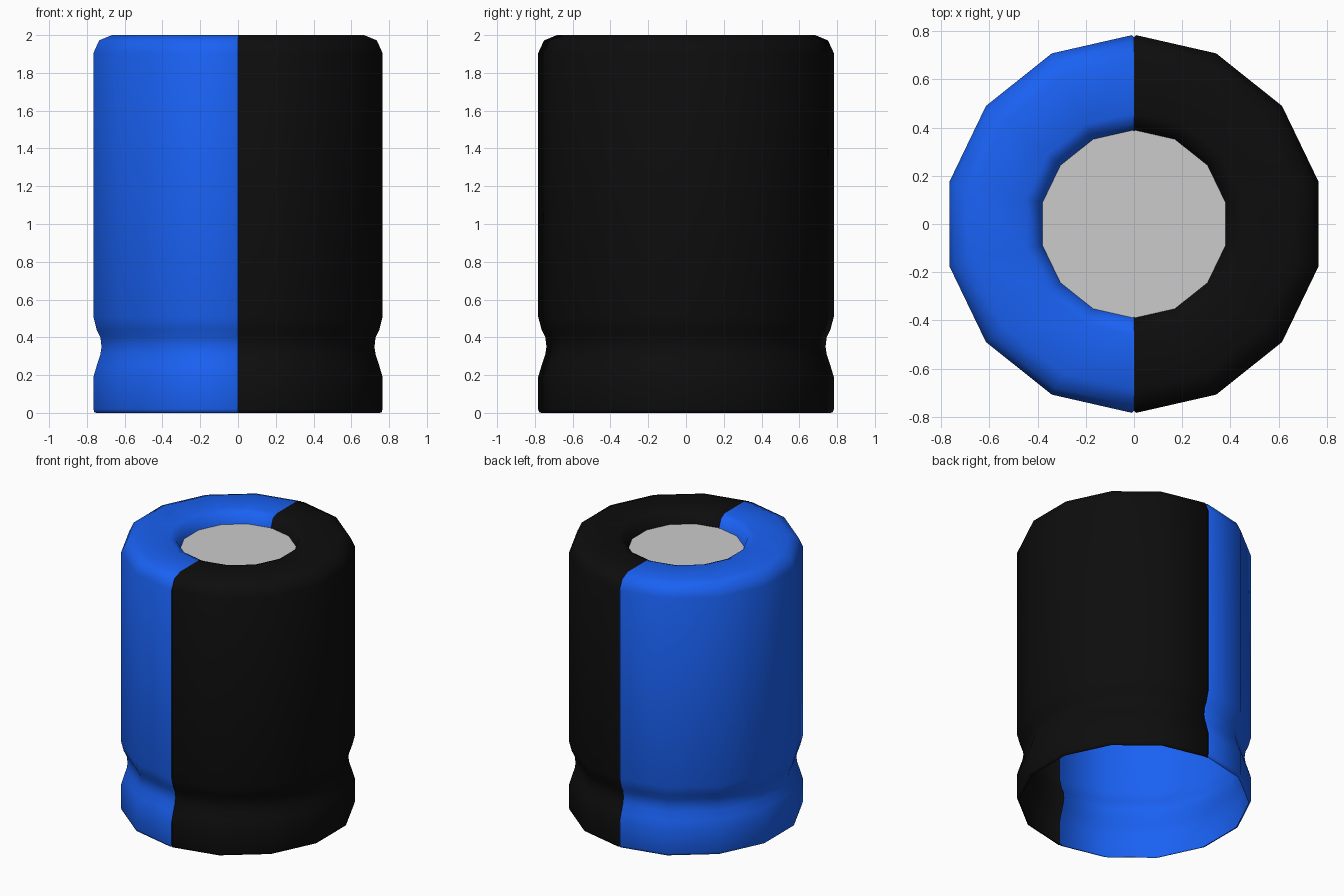
import bpy, bmesh
from math import sin, cos, pi

if "Cube" in bpy.data.objects:
    bpy.data.objects.remove(bpy.data.objects["Cube"])

SIDES = 14
# Profile (radius, height): bottom lip, crimp groove, rounded shoulder, top lip
PROFILE = [(0.768, 0.0), (0.78, 0.004), (0.785, 0.02), (0.785, 0.19),
           (0.767, 0.25), (0.747, 0.31), (0.741, 0.35), (0.747, 0.40),
           (0.767, 0.44), (0.785, 0.51), (0.785, 1.905), (0.754, 1.972),
           (0.685, 2.0), (0.46, 2.0), (0.415, 1.98), (0.39, 1.915)]


def material(name, color):
    mat = bpy.data.materials.new(name)
    mat.diffuse_color = color
    mat.use_nodes = True
    mat.node_tree.nodes["Principled BSDF"].inputs["Base Color"].default_value = mat.diffuse_color
    return mat


def make_object(name, bm):
    mesh = bpy.data.meshes.new(name)
    bm.to_mesh(mesh)
    bm.free()
    obj = bpy.data.objects.new(name, mesh)
    bpy.context.collection.objects.link(obj)
    return obj


def half_section():
    """Unit half polygon on +x, from front to back, with rolled-in seam edges."""
    pts = [(0, -0.986), (0.012, -0.997)]
    pts += [(sin(k * 2 * pi / SIDES), -cos(k * 2 * pi / SIDES)) for k in range(1, SIDES // 2)]
    return pts + [(0.012, 0.997), (0, 0.986)]


def sleeve_half(name, side, mat):
    bm = bmesh.new()
    rings = [[bm.verts.new((side * x * r, y * r, z)) for x, y in half_section()]
             for r, z in PROFILE]
    for low, high in zip(rings, rings[1:]):
        for i in range(len(low) - 1):
            quad = [low[i], low[i + 1], high[i + 1], high[i]]
            face = bm.faces.new(quad if side > 0 else quad[::-1])
            face.smooth = True
    obj = make_object(name, bm)
    obj.data.materials.append(mat)


# Two-tone plastic sleeve, open at the bottom
sleeve_half("sleeve_blue", -1, material("blue", (0.01, 0.12, 0.9, 1)))
sleeve_half("sleeve_black", 1, material("black", (0.004, 0.004, 0.004, 1)))

# Bare metal top disc
bm = bmesh.new()
bm.faces.new([bm.verts.new((0.39 * -sin(k * 2 * pi / SIDES), 0.39 * cos(k * 2 * pi / SIDES), 1.915))
              for k in range(SIDES)])
make_object("metal_top", bm)
